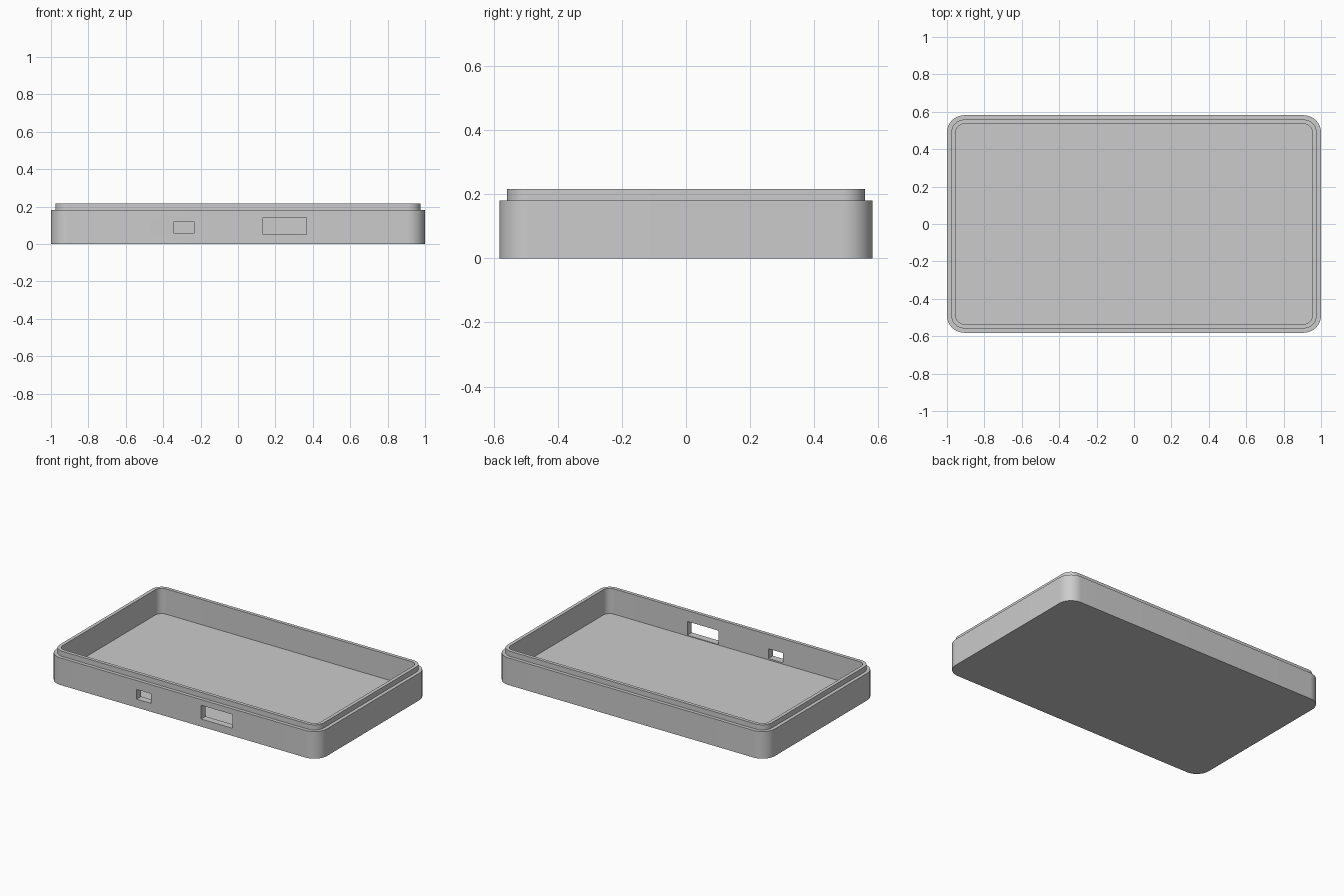
import bpy, bmesh, math

if "Cube" in bpy.data.objects:
    bpy.data.objects.remove(bpy.data.objects["Cube"], do_unlink=True)

HALF_X, HALF_Y, RADIUS = 1.0, 0.5815, 0.093
WALL, STEP = 0.0465, 0.0233
FLOOR, SHOULDER, TOP = 0.0465, 0.181, 0.2155
CORNER_STEPS = 16

grey = bpy.data.materials.new("plain grey")
grey.use_nodes = True
colour = (0.6, 0.6, 0.6, 1)
grey.diffuse_color = colour
grey.node_tree.nodes["Principled BSDF"].inputs["Base Color"].default_value = colour


def rounded_ring(bm, inset, z):
    """Rounded rectangle of vertices, shrunk by inset."""
    r = RADIUS - inset
    cx, cy = HALF_X - RADIUS, HALF_Y - RADIUS
    ring = []
    for q, (sx, sy) in enumerate([(1, 1), (-1, 1), (-1, -1), (1, -1)]):
        for i in range(CORNER_STEPS + 1):
            a = math.pi / 2 * (q + i / CORNER_STEPS)
            ring.append(bm.verts.new((sx * cx + r * math.cos(a),
                                      sy * cy + r * math.sin(a), z)))
    return ring


# Tray shell: outer wall, stepped lip, inner wall and floor
bm = bmesh.new()
profile = [(0, 0), (0, SHOULDER), (STEP, SHOULDER), (STEP, TOP),
           (WALL, TOP), (WALL, FLOOR)]
rings = [rounded_ring(bm, inset, z) for inset, z in profile]
for low, high in zip(rings, rings[1:]):
    n = len(low)
    for i in range(n):
        j = (i + 1) % n
        bm.faces.new((low[i], low[j], high[j], high[i]))
bm.faces.new(rings[0][::-1])
bm.faces.new(rings[-1])
bmesh.ops.recalc_face_normals(bm, faces=bm.faces)
mesh = bpy.data.meshes.new("tray")
bm.to_mesh(mesh)
bm.free()
mesh.materials.append(grey)
tray = bpy.data.objects.new("tray", mesh)
bpy.context.collection.objects.link(tray)


def cut_port(name, x0, x1, z0, z1):
    """Cut a rectangular opening through the front wall."""
    bpy.ops.mesh.primitive_cube_add(
        size=1, location=((x0 + x1) / 2, -HALF_Y + WALL / 2, (z0 + z1) / 2))
    cutter = bpy.context.object
    cutter.name = name
    cutter.scale = (x1 - x0, WALL * 2, z1 - z0)
    cutter.hide_render = True
    cutter.data.materials.append(grey)
    mod = tray.modifiers.new(name, "BOOLEAN")
    mod.operation = "DIFFERENCE"
    mod.solver = "EXACT"
    mod.object = cutter
    bpy.ops.object.select_all(action="DESELECT")
    tray.select_set(True)
    bpy.context.view_layer.objects.active = tray
    bpy.ops.object.modifier_apply(modifier=name)
    bpy.data.objects.remove(cutter, do_unlink=True)


# Port openings in the front wall
cut_port("small_port", -0.342, -0.235, 0.056, 0.121)
cut_port("large_port", 0.134, 0.365, 0.051, 0.143)

bpy.ops.object.shade_smooth_by_angle(angle=math.radians(30))
